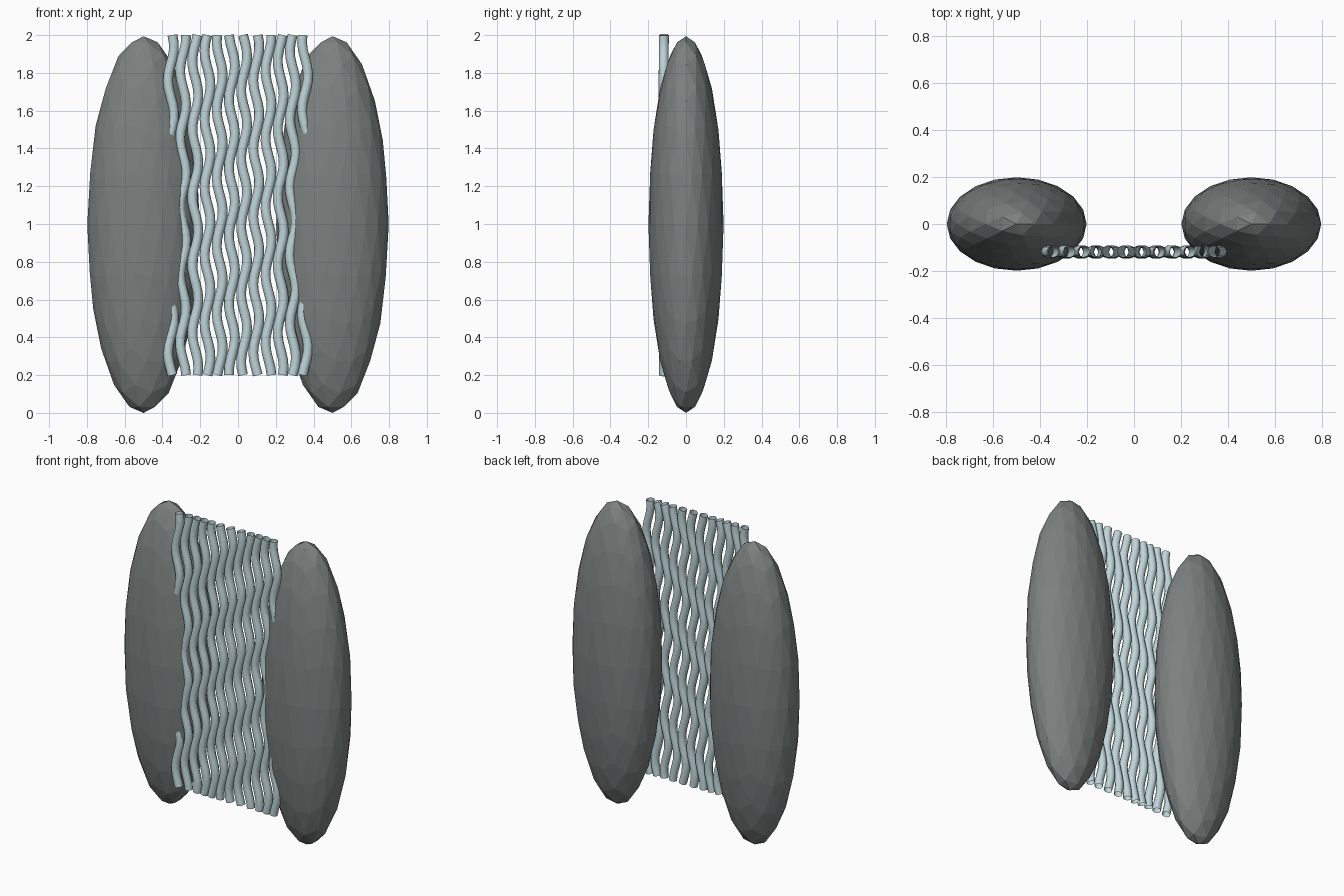
import bpy
import math

if "Cube" in bpy.data.objects:
    bpy.data.objects.remove(bpy.data.objects["Cube"])


def material(name, rgb):
    m = bpy.data.materials.new(name)
    m.diffuse_color = (*rgb, 1.0)
    m.use_nodes = True
    m.node_tree.nodes["Principled BSDF"].inputs["Base Color"].default_value = m.diffuse_color
    return m


dark_grey = material("dark_grey", (0.20, 0.22, 0.215))
pale_blue = material("pale_blue_grey", (0.53, 0.67, 0.70))


# Two tall faceted pillars
def pillar(name, x):
    bpy.ops.mesh.primitive_ico_sphere_add(subdivisions=3, radius=1, location=(x, 0, 0.997))
    ob = bpy.context.object
    ob.name = name
    ob.scale = (0.298, 0.199, 0.997)
    bpy.ops.object.transform_apply(location=False, rotation=False, scale=True)
    ob.data.materials.append(dark_grey)


pillar("left_pillar", -0.5)
pillar("right_pillar", 0.5)

# Wavy hanging strands, drawn as open tubes between the pillars
COUNT, POINTS, CYCLES = 12, 46, 5
Z_TOP, Z_LOW = 2.0, 0.2


def strand(index):
    x0 = -0.355 + 0.71 * index / (COUNT - 1)
    phase = 0.5 + 0.9 * index
    curve = bpy.data.curves.new("strand_%02d" % (index + 1), "CURVE")
    curve.dimensions = "3D"
    curve.bevel_depth = 0.026
    curve.bevel_resolution = 2
    spline = curve.splines.new("POLY")
    spline.points.add(POINTS - 1)
    for k, p in enumerate(spline.points):
        t = k / (POINTS - 1)
        a = 2 * math.pi * CYCLES * t + phase
        p.co = (x0 + 0.016 * math.sin(a),
                -0.117 - 0.004 * math.sin(math.pi * t),
                Z_TOP + (Z_LOW - Z_TOP) * t, 1)
    spline.use_smooth = True
    curve.materials.append(pale_blue)
    ob = bpy.data.objects.new(curve.name, curve)
    bpy.context.collection.objects.link(ob)
    return ob


strands = [strand(i) for i in range(COUNT)]

# Turn the strands into meshes
bpy.ops.object.select_all(action="DESELECT")
for ob in strands:
    ob.select_set(True)
bpy.context.view_layer.objects.active = strands[0]
bpy.ops.object.convert(target="MESH")
